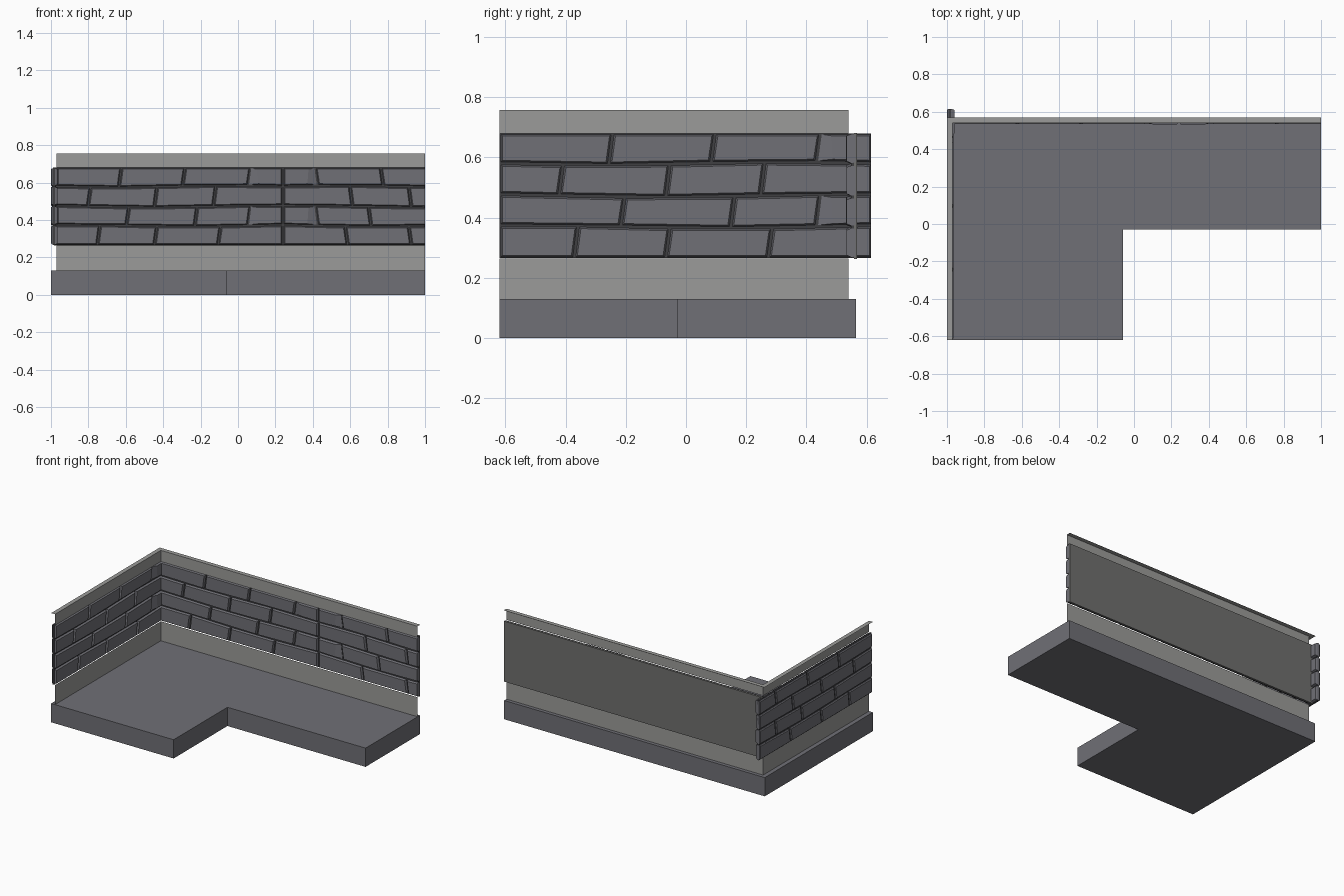
import bpy, bmesh, math

if "Cube" in bpy.data.objects:
    bpy.data.objects.remove(bpy.data.objects["Cube"])


def material(name, rgb):
    m = bpy.data.materials.new(name)
    m.diffuse_color = (*rgb, 1)
    m.use_nodes = True
    m.node_tree.nodes["Principled BSDF"].inputs["Base Color"].default_value = m.diffuse_color
    return m


STONE = material("stone", (0.16, 0.16, 0.18))
TRIM = material("trim_grey", (0.33, 0.33, 0.32))
MORTAR = material("mortar", (0.05, 0.05, 0.055))
BACK = material("panel_grey", (0.16, 0.16, 0.155))


def finish(name, bm, mat):
    bmesh.ops.recalc_face_normals(bm, faces=bm.faces[:])
    me = bpy.data.meshes.new(name)
    bm.to_mesh(me)
    bm.free()
    ob = bpy.data.objects.new(name, me)
    bpy.context.collection.objects.link(ob)
    me.materials.append(mat)
    return ob


def box(name, lo, hi, mat):
    bm = bmesh.new()
    bmesh.ops.create_cube(bm, size=1)
    for v in bm.verts:
        v.co = [(a + b) / 2 + c * (b - a) for a, b, c in zip(lo, hi, v.co)]
    return finish(name, bm, mat)


def loft(bm, rings):
    """Closed solid through rings with equal vertex counts."""
    rs = [[bm.verts.new(p) for p in r] for r in rings]
    n = len(rs[0])
    for a, b in zip(rs, rs[1:]):
        for i in range(n):
            j = (i + 1) % n
            bm.faces.new((a[i], a[j], b[j], b[i]))
    bm.faces.new(rs[0])
    bm.faces.new(rs[-1])


# L-shaped floor slab
outline = [(-1, -0.62), (-0.06, -0.62), (-0.06, -0.03), (1, -0.03), (1, 0.565), (-1, 0.565)]
bm = bmesh.new()
loft(bm, [[(x, y, z) for x, y in outline] for z in (0, 0.13)])
finish("floor_slab", bm, STONE)


# Skirting and top trim: thin profiles swept around the corner
def sweep(name, profile):
    bm = bmesh.new()
    rows = [[bm.verts.new(p) for p in ((1, 0.54 + o, z), (-0.97 - o, 0.54 + o, z), (-0.97 - o, -0.62, z))]
            for o, z in profile]
    for a, b in zip(rows, rows[1:]):
        for i in range(2):
            bm.faces.new((a[i], a[i + 1], b[i + 1], b[i]))
    finish(name, bm, TRIM)


sweep("skirting", [(0, 0.13), (0, 0.265)])
sweep("top_trim", [(0, 0.68), (0, 0.757), (0.03, 0.757)])

# Brick tile: joints per course, measured from the tile start
LENGTH = 1.24
COURSES = [[0.255, 0.56, 0.90], [0.41, 0.775, 1.06], [0.205, 0.56, 0.875], [0.37, 0.71, 1.06]]
Z = [0.265, 0.37, 0.473, 0.58, 0.682]
GAP, EDGE = 0.005, 0.005


def course_z(i, u):
    wave = 0.005 * math.sin(math.pi * u / LENGTH * 2 + i) if 0 < i < 4 else 0
    return Z[i] + wave


def brick_tile(name, place, depth, limit=LENGTH):
    """depth = (back, front); place maps (u, d, z) to world space."""
    bm = bmesh.new()
    d0, d1 = depth
    for row, joints in enumerate(COURSES):
        ends = [0] + joints + [LENGTH]
        for k, (a, b) in enumerate(zip(ends, ends[1:])):
            if a >= limit:
                continue
            lean_a = 0.006 if k else 0
            lean_b = 0.006 if k < len(joints) else 0
            b = min(b, limit)
            chipped = row % 2 == 1 and k == 3

            def ring(d, inset, cut=0):
                g = GAP + inset
                pts = []
                for u, lean, s, lv in ((a, lean_a, 1, 0), (b, lean_b, -1, 0), (b, lean_b, -1, 1), (a, lean_a, 1, 1)):
                    zz = course_z(row + lv, u) + (g if lv == 0 else -g)
                    uu = u + lean * (1 if lv else -1) + s * g
                    if s == 1:
                        uu += cut * (0.6 if lv else 1)
                    pts.append(place(uu, d, zz))
                return pts
            loft(bm, [ring(d0, EDGE), ring(d0 + 0.006, 0), ring(d1 - 0.012, 0),
                      ring(d1 + (0.003 if chipped else 0), EDGE, 0.045 if chipped else 0)])
    return finish(name, bm, STONE)


# Left wall bricks, visible on both sides, running past the corner
brick_tile("left_wall_bricks", lambda u, d, z: (-1 + d, -0.62 + u, z), (0, 0.036))
box("left_wall_mortar", (-0.99, -0.62, 0.266), (-0.978, 0.615, 0.68), MORTAR)

# Back wall bricks: one tile plus its mirrored continuation
brick_tile("back_wall_bricks", lambda u, d, z: (-1 + u, 0.567 - d, z), (0.004, 0.033))


# mirrored tile is cut off at the right end of the wall
ob = brick_tile("back_wall_bricks_mirrored", lambda u, d, z: (0.24 + LENGTH - u, 0.567 - d, z), (0.004, 0.033))
bm = bmesh.new()
bm.from_mesh(ob.data)
cut = bmesh.ops.bisect_plane(bm, geom=bm.verts[:] + bm.edges[:] + bm.faces[:],
                             plane_co=(1, 0, 0), plane_no=(1, 0, 0), clear_outer=True)
bmesh.ops.holes_fill(bm, edges=[e for e in bm.edges if e.is_boundary])
bmesh.ops.recalc_face_normals(bm, faces=bm.faces[:])
bm.to_mesh(ob.data)
bm.free()

# Plain panel behind the back wall
box("back_wall_mortar", (-0.99, 0.549, 0.266), (0.998, 0.56, 0.68), MORTAR)
box("back_panel", (-0.985, 0.559, 0.263), (1, 0.569, 0.682), BACK)
